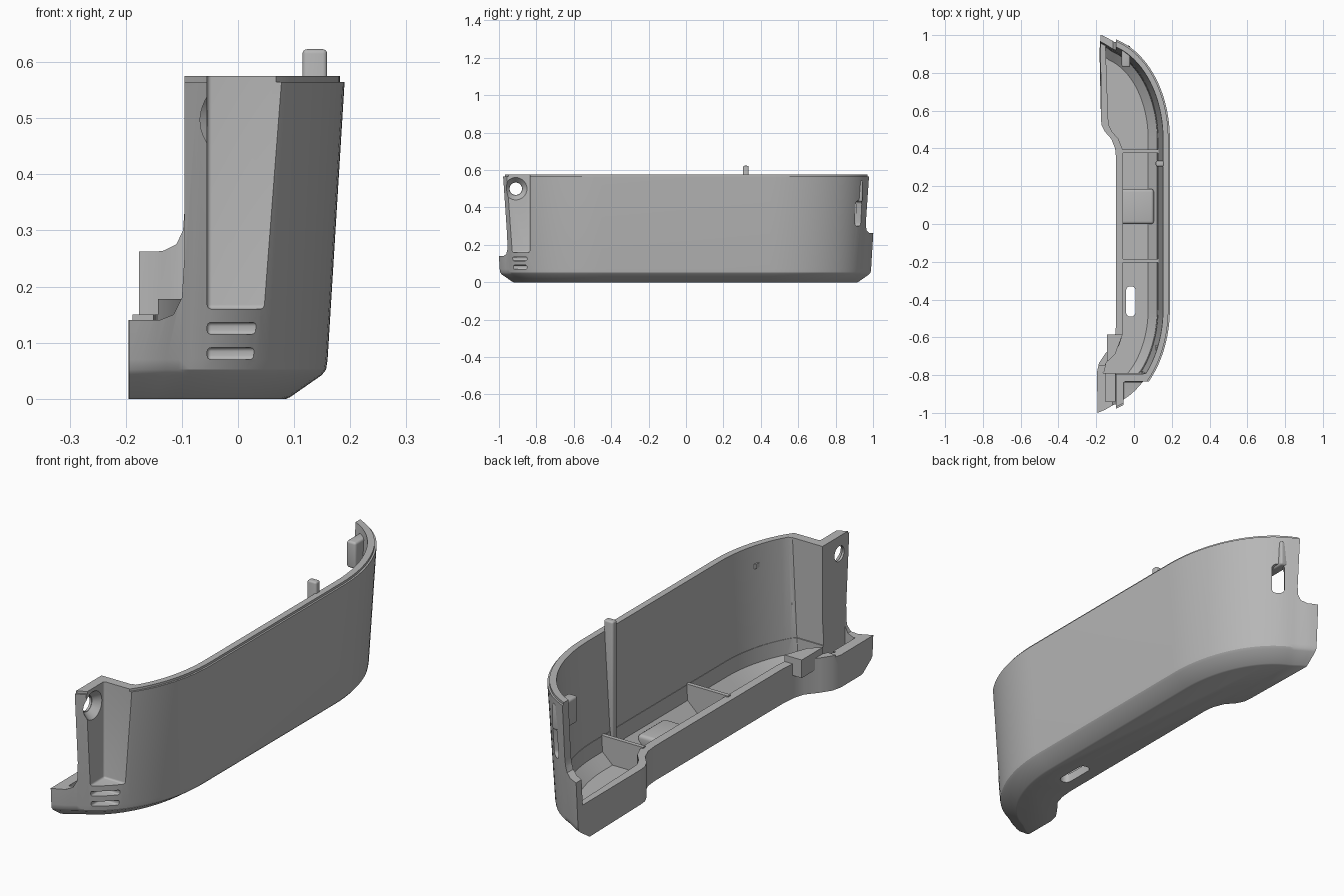
import bpy, bmesh, math
from mathutils import Matrix, Vector

if "Cube" in bpy.data.objects:
    bpy.data.objects.remove(bpy.data.objects["Cube"], do_unlink=True)

grey = bpy.data.materials.new("plain grey")
grey.use_nodes = True
colour = (0.47, 0.47, 0.47, 1)
grey.diffuse_color = colour
grey.node_tree.nodes["Principled BSDF"].inputs["Base Color"].default_value = colour

CX, A, B, STRAIGHT = -0.195, 0.385, 0.545, 0.45
TOP = 0.575


def finish(name, bm):
    bmesh.ops.recalc_face_normals(bm, faces=bm.faces[:])
    mesh = bpy.data.meshes.new(name)
    bm.to_mesh(mesh)
    bm.free()
    ob = bpy.data.objects.new(name, mesh)
    bpy.context.collection.objects.link(ob)
    mesh.materials.append(grey)
    return ob


def loft(name, rings):
    """Skin a stack of equal-length rings and cap both ends."""
    bm = bmesh.new()
    rows = [[bm.verts.new(p) for p in ring] for ring in rings]
    n = len(rows[0])
    for low, high in zip(rows, rows[1:]):
        for i in range(n):
            j = (i + 1) % n
            bm.faces.new((low[i], low[j], high[j], high[i]))
    bm.faces.new(rows[0])
    bm.faces.new(rows[-1])
    return finish(name, bm)


def box(name, lo, hi, bevel=0.0, turn=0.0):
    lo, hi = Vector(lo), Vector(hi)
    bm = bmesh.new()
    bmesh.ops.create_cube(bm, size=1)
    bmesh.ops.scale(bm, vec=hi - lo, verts=bm.verts[:])
    if bevel:
        bmesh.ops.bevel(bm, geom=bm.edges[:], offset=bevel, segments=4,
                        profile=0.5, affect='EDGES')
    bmesh.ops.rotate(bm, verts=bm.verts[:], matrix=Matrix.Rotation(turn, 3, 'Z'))
    bmesh.ops.translate(bm, vec=(lo + hi) / 2, verts=bm.verts[:])
    return finish(name, bm)


def prism_y(name, profile, y0, y1):
    return loft(name, [[(x, y, z) for x, z in profile] for y in (y0, y1)])


def cone_x(name, r0, r1, x0, x1, y, z):
    ring = [2 * math.pi * i / 32 for i in range(32)]
    return loft(name, [[(x, y + r * math.cos(a), z + r * math.sin(a)) for a in ring]
                       for x, r in ((x0, r0), (x1, r1))])


def draft(z):
    return (TOP - z) * 0.06


def ring(z, inset, inner, dx=0.0, y_min=-2.0):
    """Plan outline: curved outer wall at an inset, closed by the inner edge."""
    ends = ((math.acos((-0.175 + dx - CX) / A), 1), (math.acos((dx + 0.001) / A), -1))
    pts = []
    for t_end, side in ends:
        steps = [t_end * i / 24 for i in range(25)]
        if side > 0:
            steps.reverse()
        for t in steps:
            x = CX + A * math.cos(t)
            y = STRAIGHT + B * math.sin(t) + 0.3 * max(0, -0.09 - x)
            n = Vector((math.cos(t) / A, math.sin(t) / B)).normalized()
            pts.append((x - inset * n.x, max(y_min, side * (y - inset * n.y)), z))
    return pts + [(x + dx, y, z) for x, y in inner]


def cut(target, *cutters):
    bpy.context.view_layer.objects.active = target
    for cutter in cutters:
        mod = target.modifiers.new("cut", 'BOOLEAN')
        mod.operation = 'DIFFERENCE'
        mod.solver = 'EXACT'
        mod.object = cutter
        bpy.ops.object.modifier_apply(modifier=mod.name)
        bpy.data.objects.remove(cutter, do_unlink=True)


# Solid body with chamfered base, drafted wall and stepped rim
edge = [(-0.195, -0.78), (-0.185, -0.735), (-0.155, -0.69), (-0.115, -0.64),
        (-0.1, -0.59), (-0.095, -0.53), (-0.095, 0.35), (-0.1, 0.4),
        (-0.12, 0.45), (-0.155, 0.49), (-0.172, 0.525), (-0.175, 0.56)]
levels = [(0, 0.104), (0.003, 0.097), (0.042, 0.041), (0.052, 0.033), (0.07, draft(0.07)),
          (0.565, 0), (0.565, 0.008), (TOP, 0.008)]
shell = loft("shell", [ring(z, d, edge) for z, d in levels])

# Hollow: a shaped well below, fully open towards the inner side above
LOW = 0.15
well = loft("well", [ring(z, d, edge, 0.038, -0.79) for z, d in
                     ((0.04, 0.115), (0.085, draft(0.085) + 0.038), (0.3, draft(0.3) + 0.038))])
opening = loft("opening", [ring(z, draft(z) + 0.036, [(-0.5, -0.795), (-0.5, 0.96)], 0, -0.795)
                           for z in (LOW, 0.7)])
cut(shell, well, opening)

# Trim the end walls to their stepped, filleted edges
front_trim = prism_y("front_trim", [(-0.4, 0.14), (-0.14, 0.14), (-0.115, 0.15), (-0.1, 0.18),
                                    (-0.095, 0.26), (-0.095, 0.8), (-0.4, 0.8)], -1.2, -0.75)
back_trim = prism_y("back_trim", [(-0.4, 0.26), (-0.135, 0.263), (-0.11, 0.275), (-0.098, 0.3),
                                  (-0.095, 0.34), (-0.095, 0.8), (-0.4, 0.8)], 0.85, 1.2)
cut(shell, front_trim, back_trim,
    box("pocket", (-0.15, -0.94, 0.08), (-0.1, -0.74, 0.2)))

# Front recess, vents and screw hole
cut(shell, box("recess", (-0.055, -1.3, 0.16), (0.3, -0.835, 0.8), 0.008))
for z in (0.07, 0.115):
    cut(shell, box("vent", (-0.055, -1.3, z), (0.058, -0.85, z + 0.021), 0.007))
cut(shell, cone_x("screw_hole", 0.033, 0.033, -0.2, 0.1, -0.91, 0.5),
    cone_x("countersink", 0.035, 0.064, -0.085, -0.05, -0.91, 0.5))

# Slots in the floor and the back curve
cut(shell, box("floor_slot", (-0.042, -0.49, -0.1), (0.008, -0.33, 0.11), 0.022),
    box("back_slot", (-0.12, 0.898, 0.3), (0.08, 0.952, 0.437), 0.02, 0.953))

# Inner fittings
parts = [shell]
for name, y in (("back_rib", 0.385), ("front_rib", -0.195)):
    parts.append(box(name, (-0.07, y - 0.009, 0.035), (0.132, y + 0.009, 0.155)))
parts += [
    box("floor_pad", (-0.07, 0.0, 0.03), (0.105, 0.185, 0.085), 0.015),
    box("locating_post", (0.115, 0.305, 0.09), (0.159, 0.335, 0.623), 0.008),
    box("back_tab", (-0.065, 0.83, 0.43), (-0.02, 0.945, 0.545), 0.01),
    box("wall_catch", (0.115, -0.67, 0.48), (0.145, -0.64, 0.5)),
]
block = [(-0.143, -0.585), (-0.06, -0.585), (-0.1, -0.69), (-0.143, -0.73)]
parts.append(loft("corner_block", [[(x, y, z) for x, y in block] for z in (0.1, 0.178)]))

# Smooth shading with sharp edges kept
bpy.ops.object.select_all(action='DESELECT')
for ob in parts:
    ob.select_set(True)
bpy.context.view_layer.objects.active = shell
bpy.ops.object.shade_smooth_by_angle(angle=math.radians(30))
